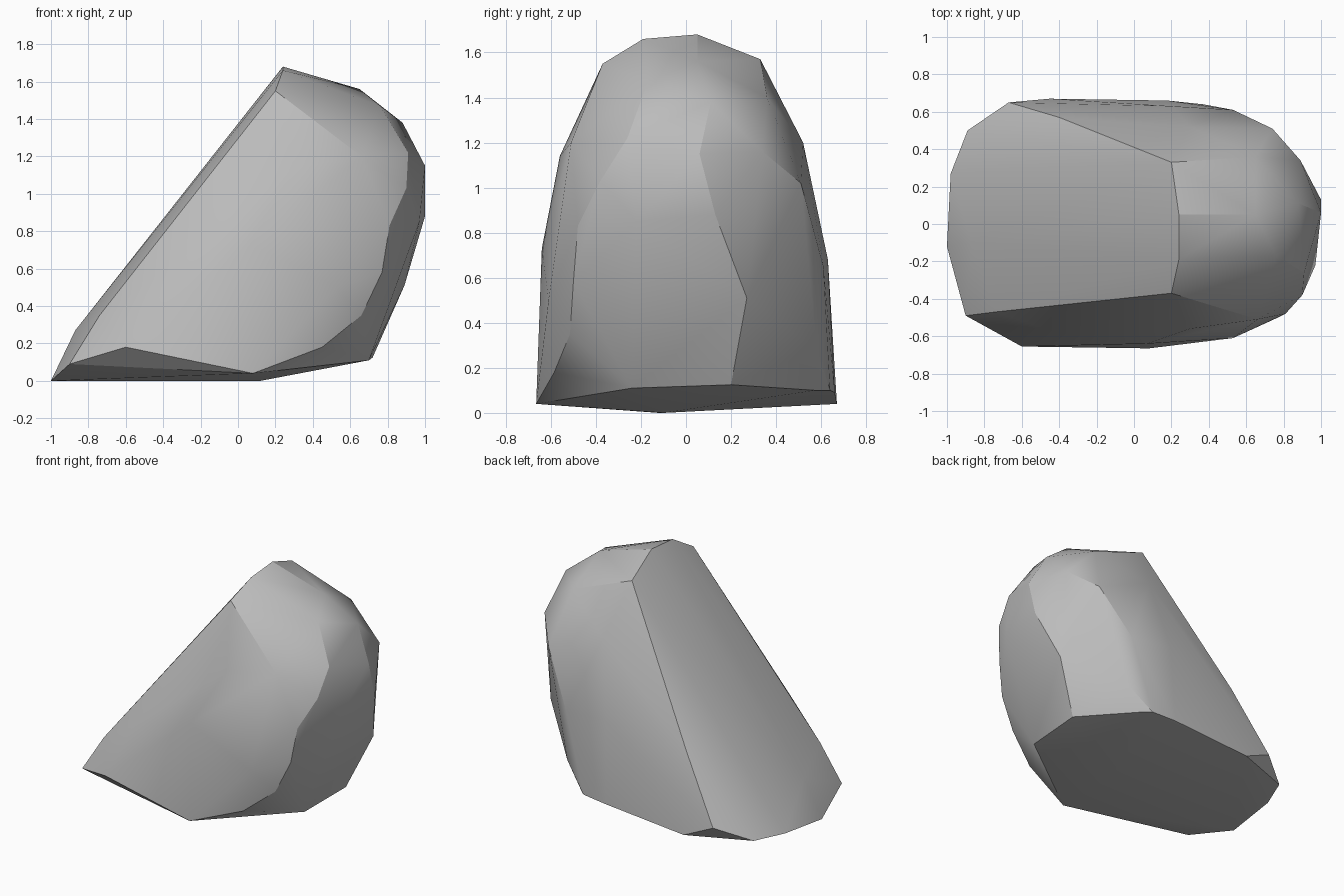
import bpy
import bmesh
import math

cube = bpy.data.objects.get("Cube")
if cube:
    bpy.data.objects.remove(cube, do_unlink=True)

# Stone colour
stone = bpy.data.materials.new("grey stone")
colour = (0.5, 0.5, 0.5, 1)
stone.diffuse_color = colour
stone.use_nodes = True
stone.node_tree.nodes["Principled BSDF"].inputs["Base Color"].default_value = colour

# Corners of the boulder, grouped by the side they shape
underside = [(-1, -.12, 0), (-.98, .27, .04), (-.89, .5, .05), (-.45, .67, .04),
             (.12, -.1, 0), (.08, -.665, .04), (.7, -.24, .11), (.72, .2, .125),
             (.44, .575, .1), (.37, .64, .1), (.18, .66, .09)]
slanted_face = [(-.9, -.49, .09), (-.87, -.1, .27), (-.67, .65, .14), (-.74, -.47, .35),
                (.2, -.37, 1.55), (.24, -.19, 1.66), (.24, .05, 1.68), (.2, .33, 1.57)]
front_face = [(-.6, -.655, .18), (-.42, -.58, .57), (.3, -.56, 1.14), (.66, -.51, 1.2),
              (.07, -.64, .73), (.53, -.61, .5), (.45, -.585, .18)]
rounded_end = [(.65, .05, 1.56), (.76, -.17, 1.47), (.88, .11, 1.38), (.91, -.26, 1.22),
               (1, .06, 1.15), (.9, -.38, 1.03), (1, .13, .88), (.97, -.22, .85),
               (.81, -.48, .83), (.77, -.5, .58), (.66, -.515, .35), (.89, .27, .51)]
back_face = [(.65, .36, 1.4), (.89, .34, 1.16), (.74, .51, 1.02), (.3, .52, 1.2),
             (.53, .61, .65), (.2, .63, .68), (-.4, .57, .6), (.54, .58, .28)]

# Boulder as a hull wrapped round the corners
mesh = bpy.data.meshes.new("boulder")
boulder = bpy.data.objects.new("boulder", mesh)
bpy.context.collection.objects.link(boulder)
bm = bmesh.new()
for side in (underside, slanted_face, front_face, rounded_end, back_face):
    for corner in side:
        bm.verts.new(corner)
hull = bmesh.ops.convex_hull(bm, input=bm.verts[:])
spare = {v for v in hull["geom_interior"] + hull["geom_unused"]
         if isinstance(v, bmesh.types.BMVert)}
bmesh.ops.delete(bm, geom=list(spare), context="VERTS")
bmesh.ops.recalc_face_normals(bm, faces=bm.faces[:])
bm.to_mesh(mesh)
bm.free()
mesh.materials.append(stone)

# Soft facets with crisp main ridges
bpy.ops.object.select_all(action="DESELECT")
boulder.select_set(True)
bpy.context.view_layer.objects.active = boulder
bpy.ops.object.shade_smooth_by_angle(angle=math.radians(25))
